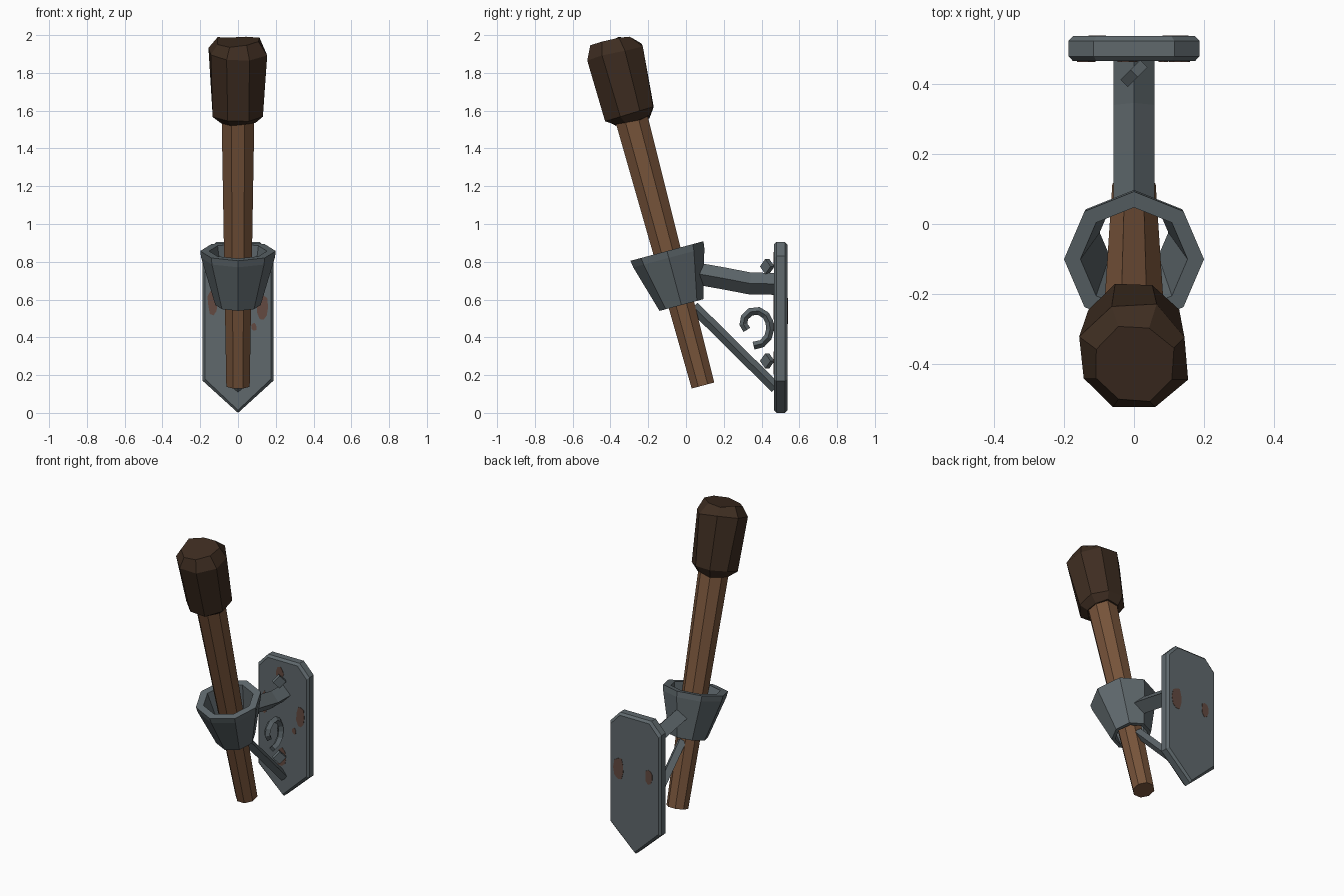
import bpy, bmesh, math, random
from mathutils import Vector, Matrix

if "Cube" in bpy.data.objects:
    bpy.data.objects.remove(bpy.data.objects["Cube"])

random.seed(4)


def material(name, rgb):
    m = bpy.data.materials.new(name)
    m.diffuse_color = (*rgb, 1)
    m.use_nodes = True
    m.node_tree.nodes["Principled BSDF"].inputs["Base Color"].default_value = m.diffuse_color
    return m


IRON = material("dark iron", (0.115, 0.14, 0.152))
WOOD = material("brown wood", (0.185, 0.088, 0.043))
CHAR = material("charred wrap", (0.048, 0.026, 0.015))
RUST = material("rust", (0.125, 0.068, 0.052))


def finish(name, bm, mat):
    bmesh.ops.recalc_face_normals(bm, faces=bm.faces)
    me = bpy.data.meshes.new(name)
    bm.to_mesh(me)
    bm.free()
    me.materials.append(mat)
    ob = bpy.data.objects.new(name, me)
    bpy.context.collection.objects.link(ob)
    return ob


def skin(bm, rings, closed=False):
    """Join successive vertex rings; cap the ends unless closed."""
    n = len(rings[0])
    pairs = list(zip(rings, rings[1:]))
    if closed:
        pairs.append((rings[-1], rings[0]))
    else:
        bm.faces.new(rings[0])
        bm.faces.new(rings[-1])
    for a, b in pairs:
        for i in range(n):
            j = (i + 1) % n
            bm.faces.new((a[i], a[j], b[j], b[i]))


# Tilted torch axis: s is the distance up from the butt of the shaft
BASE = Vector((0, 0.09, 0.145))
TILT = math.radians(15)
AXIS = Vector((0, -math.sin(TILT), math.cos(TILT)))
SIDE = Vector((0, math.cos(TILT), math.sin(TILT)))


def lathe(name, profile, mat, sides=8, turn=0.0, closed=False, jitter=0.0):
    bm = bmesh.new()
    rings = []
    for s, r in profile:
        ring = []
        for i in range(sides):
            a = turn + 2 * math.pi * i / sides
            rr = r * (1 + random.uniform(-jitter, jitter))
            ss = s + random.uniform(-jitter, jitter) * 0.2
            ring.append(bm.verts.new(BASE + AXIS * ss + SIDE * (rr * math.cos(a))
                                     + Vector((rr * math.sin(a), 0, 0))))
        rings.append(ring)
    skin(bm, rings, closed)
    return finish(name, bm, mat)


def bar(name, path, r):
    """Diamond-section bar along a path of (y, z) points."""
    bm = bmesh.new()
    pts = [Vector((0, y, z)) for y, z in path]
    rings = []
    for i, p in enumerate(pts):
        t = (pts[min(i + 1, len(pts) - 1)] - pts[max(i - 1, 0)]).normalized()
        up = Vector((0, -t.z, t.y))
        x = Vector((1, 0, 0))
        rings.append([bm.verts.new(p + d * r) for d in (up, x, -up, -x)])
    skin(bm, rings)
    return finish(name, bm, IRON)


HALF = math.pi / 8

# Torch: tapered shaft and charred head
lathe("torch_shaft", [(0, 0.067), (1.5, 0.094)], WOOD, turn=HALF)
lathe("torch_head", [(1.449, 0.097), (1.491, 0.143), (1.824, 0.163), (1.888, 0.118)],
      CHAR, turn=HALF, jitter=0.05)

# Open conical cup holding the shaft
lathe("holder_cup", [(0.441, 0.12), (0.70, 0.195), (0.737, 0.2), (0.737, 0.153), (0.441, 0.098)],
      IRON, closed=True)

# Wall plate: clipped top corners, pointed bottom, bevelled edges
half = [(0.115, 0.905), (0.187, 0.83), (0.187, 0.17)]
outline = half + [(0, 0.0)] + [(-x, z) for x, z in reversed(half)]
Y0, Y1 = 0.465, 0.537
bm = bmesh.new()
rings = []
for y, k in ((Y0, 0.93), (Y0 + 0.014, 1), (Y1 - 0.014, 1), (Y1, 0.93)):
    rings.append([bm.verts.new((x * k, y, 0.455 + (z - 0.455) * (1 - (1 - k) * 0.45)))
                  for x, z in outline])
skin(bm, rings)
finish("wall_plate", bm, IRON)

# Arm, brace and scroll between cup and plate
bar("support_arm", [(0.07, 0.735), (0.2, 0.712), (0.34, 0.685), (0.48, 0.683)], 0.058)
bar("diagonal_brace", [(0.04, 0.562), (0.475, 0.132)], 0.03)
scroll = []
for deg, r in ((-97, 0.1), (-70, 0.094), (-40, 0.084), (-10, 0.076), (20, 0.076), (50, 0.081),
               (80, 0.086), (110, 0.085), (140, 0.078), (168, 0.068), (198, 0.05)):
    a = math.radians(deg)
    scroll.append((0.37 + r * math.cos(a), 0.455 + r * math.sin(a)))
bar("scroll", scroll, 0.021)

# Two diamond-shaped bolt heads turned to the front right
for label, z in (("upper", 0.775), ("lower", 0.275)):
    bm = bmesh.new()
    rings = []
    for d in (-0.015, 0.015):
        c = Vector((0, 0.43, z)) + Vector((1, -1, 0)).normalized() * d
        u = Vector((1, 1, 0)).normalized() * 0.04
        w = Vector((0, 0, 0.04))
        rings.append([bm.verts.new(c + o) for o in (u, w, -u, -w)])
    skin(bm, rings)
    finish(label + "_bolt", bm, IRON)


# Rust patches: thin irregular plates on both faces of the wall plate
def rust(name, x, z, rx, rz, y):
    bm = bmesh.new()
    shape = [random.uniform(0.85, 1.1) for _ in range(9)]
    rings = []
    for yy in (y - 0.002, y + 0.002):
        rings.append([bm.verts.new((x + rx * k * math.cos(i * math.tau / 9), yy,
                                    z + rz * k * math.sin(i * math.tau / 9)))
                      for i, k in enumerate(shape)])
    skin(bm, rings)
    finish(name, bm, RUST)


for i, (x, z, rx, rz) in enumerate(((-0.135, 0.59, 0.027, 0.072), (0.13, 0.56, 0.03, 0.07),
                                    (0.085, 0.455, 0.015, 0.022), (-0.02, 0.81, 0.03, 0.04),
                                    (-0.01, 0.26, 0.04, 0.06))):
    rust(f"front_rust_{i}", x, z, rx, rz, Y0)
rust("back_rust_0", 0.115, 0.54, 0.038, 0.075, Y1)
rust("back_rust_1", -0.105, 0.54, 0.028, 0.05, Y1)
